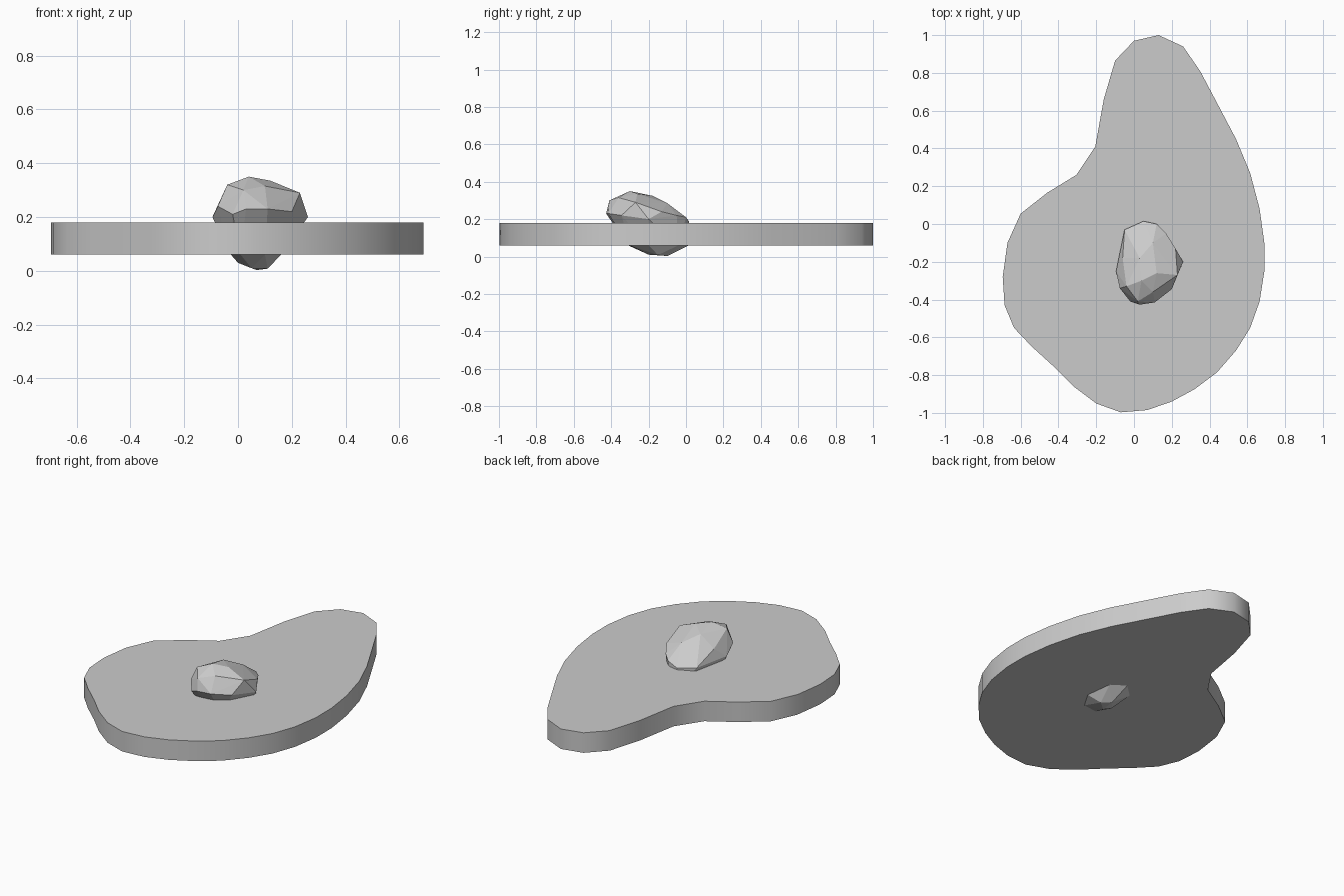
import bpy, bmesh

if "Cube" in bpy.data.objects:
    bpy.data.objects.remove(bpy.data.objects["Cube"])


def make_object(name, bm):
    bmesh.ops.recalc_face_normals(bm, faces=bm.faces)
    mesh = bpy.data.meshes.new(name)
    bm.to_mesh(mesh)
    bm.free()
    obj = bpy.data.objects.new(name, mesh)
    bpy.context.collection.objects.link(obj)
    return obj


# Flat slab: outline extruded upwards
outline = [
    (.13, 1), (.26, .94), (.35, .81), (.44, .64), (.54, .45), (.615, .27),
    (.665, .08), (.69, -.1), (.69, -.25), (.665, -.41), (.615, -.55),
    (.54, -.67), (.44, -.785), (.32, -.875), (.2, -.94), (.07, -.985),
    (-.07, -.997), (-.2, -.95), (-.32, -.86), (-.43, -.75), (-.54, -.65),
    (-.635, -.55), (-.685, -.43), (-.695, -.28), (-.67, -.1), (-.6, .055),
    (-.46, .165), (-.305, .26), (-.205, .41), (-.16, .66), (-.1, .865), (0, .97)]
bm = bmesh.new()
base = bm.faces.new([bm.verts.new((x, y, 0.06)) for x, y in outline])
top = bmesh.ops.extrude_face_region(bm, geom=[base], use_keep_orig=True)
new_verts = [g for g in top["geom"] if isinstance(g, bmesh.types.BMVert)]
bmesh.ops.translate(bm, verts=new_verts, vec=(0, 0, 0.12))
slab = make_object("slab", bm)
slab.select_set(True)
bpy.context.view_layer.objects.active = slab
bpy.ops.object.shade_smooth_by_angle(angle=0.7)

# Faceted pebble set through the slab: hull around crown, girdle and underside
crown = [(.04, -.3, .35), (-.04, -.33, .32), (.12, -.26, .335), (.03, -.18, .325),
         (.02, -.41, .3), (.23, -.27, .29), (.1, -.1, .285), (.1, -.36, .315)]
girdle = [(.03, -.427, .23), (.11, -.415, .23), (.2, -.345, .22), (.26, -.2, .2),
          (.22, -.13, .24), (.17, -.05, .22), (.12, 0, .21), (.05, .015, .19),
          (-.05, -.03, .2), (-.06, -.18, .26), (-.095, -.25, .2),
          (-.075, -.34, .24), (-.02, -.41, .21)]
underside = [(-.035, -.25, .07), (.01, -.31, .06), (.1, -.3, .06), (.16, -.2, .06),
             (.14, -.04, .06), (.06, .015, .06), (-.02, -.06, .06),
             (.07, -.1, .003), (.11, -.15, .008), (.05, -.2, .01), (0, -.19, .03)]
bm = bmesh.new()
for p in crown + girdle + underside:
    bm.verts.new(p)
hull = bmesh.ops.convex_hull(bm, input=bm.verts)
loose = [v for v in bm.verts if not v.link_faces]
bmesh.ops.delete(bm, geom=loose, context='VERTS')
make_object("pebble", bm)
